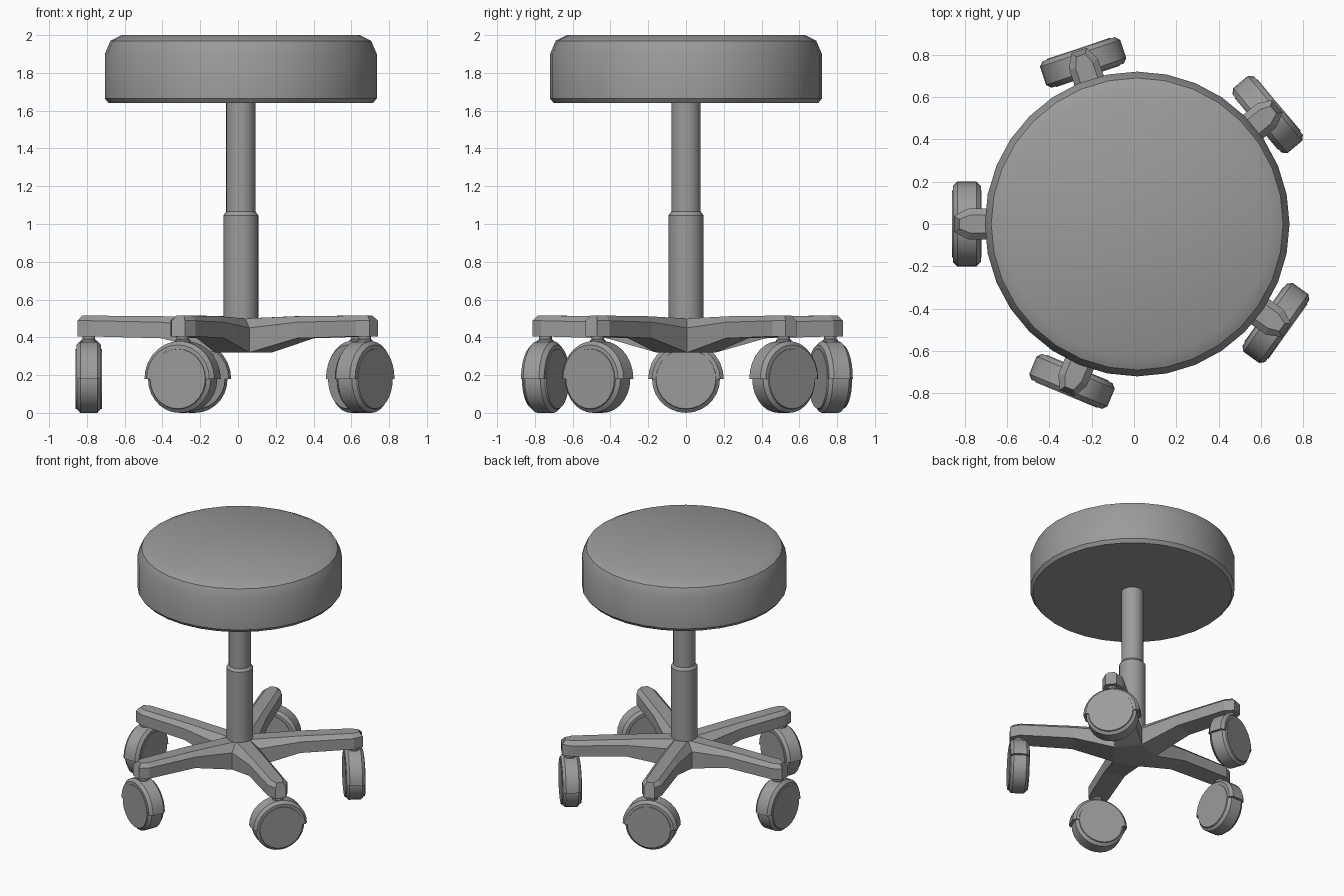
import bpy, bmesh
from math import sin, cos, pi, radians
from mathutils import Matrix, Vector

cube = bpy.data.objects.get("Cube")
if cube:
    bpy.data.objects.remove(cube, do_unlink=True)

CENTRE = Matrix.Translation((0.015, 0, 0))
ARM_ANGLES = [radians(a) for a in (-35.5, 40, 108.5, 180, 247.5)]

grey = bpy.data.materials.new("mid grey")
grey.use_nodes = True
grey.diffuse_color = (0.33, 0.33, 0.33, 1)
grey.node_tree.nodes["Principled BSDF"].inputs["Base Color"].default_value = grey.diffuse_color


def finish(name, bm, matrix, smooth=None):
    """Turn a bmesh into a placed, coloured object."""
    bmesh.ops.remove_doubles(bm, verts=bm.verts, dist=0.0005)
    bmesh.ops.recalc_face_normals(bm, faces=bm.faces)
    mesh = bpy.data.meshes.new(name)
    bm.to_mesh(mesh)
    bm.free()
    mesh.materials.append(grey)
    obj = bpy.data.objects.new(name, mesh)
    bpy.context.collection.objects.link(obj)
    obj.matrix_world = matrix
    if smooth:
        bpy.ops.object.select_all(action='DESELECT')
        obj.select_set(True)
        bpy.context.view_layer.objects.active = obj
        bpy.ops.object.shade_smooth_by_angle(angle=radians(smooth))
    return obj


def lathe(name, profile, matrix, steps=32, sweep=2 * pi, smooth=30):
    """Spin an (r, z) profile about z; a partial sweep gets flat end caps."""
    bm = bmesh.new()
    verts = [bm.verts.new((r, 0, z)) for r, z in profile]
    edges = [bm.edges.new(pair) for pair in zip(verts, verts[1:])]
    bmesh.ops.spin(bm, geom=verts + edges, cent=(0, 0, 0), axis=(0, 0, 1),
                   angle=sweep, steps=steps)
    if sweep < 2 * pi:
        bmesh.ops.remove_doubles(bm, verts=bm.verts, dist=0.0005)
        bmesh.ops.holes_fill(bm, edges=[e for e in bm.edges if e.is_boundary])
    return finish(name, bm, matrix, smooth)


# Cushion and gas-lift column
lathe("seat", [(0, 1.64), (0.70, 1.64), (0.72, 1.665), (0.72, 1.9),
               (0.69, 1.97), (0.63, 2.0), (0, 2.0)], CENTRE)
lathe("column", [(0, 0.46), (0.093, 0.46), (0.093, 1.045), (0.078, 1.065),
                 (0.078, 1.65), (0, 1.65)], CENTRE, steps=24)


# Five-armed base: neighbouring arms share the valley between them
def valley(angle):
    return [Vector((r * cos(angle), r * sin(angle), z))
            for r, z in ((0.165, 0.32), (0.165, 0.45), (0.08, 0.5))]


def section(angle, r, r_top, half, half_top, z_low, z_side, z_top):
    """Six-point arm cross-section running up one side and down the other."""
    turn = Matrix.Rotation(angle, 3, 'Z')
    right = [(r, -half, z_low), (r, -half, z_side), (r_top, -half_top, z_top)]
    left = [(x, -y, z) for x, y, z in reversed(right)]
    return [turn @ Vector(p) for p in right + left]


bm = bmesh.new()
count = len(ARM_ANGLES)
mids = []
for i, a in enumerate(ARM_ANGLES):
    nxt = ARM_ANGLES[(i + 1) % count] + (2 * pi if i == count - 1 else 0)
    mids.append((a + nxt) / 2)
for i, a in enumerate(ARM_ANGLES):
    rings = [valley(mids[i - 1]) + valley(mids[i])[::-1],
             section(a, 0.42, 0.42, 0.078, 0.045, 0.395, 0.48, 0.512),
             section(a, 0.80, 0.79, 0.072, 0.042, 0.405, 0.488, 0.515),
             section(a, 0.865, 0.84, 0.038, 0.022, 0.405, 0.488, 0.515)]
    rings = [[bm.verts.new(p) for p in ring] for ring in rings]
    for inner, outer in zip(rings, rings[1:]):
        for k in range(6):
            j = (k + 1) % 6
            bm.faces.new((inner[k], inner[j], outer[j], outer[k]))
    bm.faces.new(rings[-1])
for level in (0, 2):
    bm.faces.new([bm.verts.new(valley(m)[level]) for m in mids])
finish("star_base", bm, CENTRE)

# Casters: wheel, half-round hood and stem under each arm tip
WHEEL = [(0, -0.07), (0.158, -0.07), (0.16, -0.062), (0.18, -0.045),
         (0.18, 0.045), (0.16, 0.062), (0.158, 0.07), (0, 0.07)]
HOOD = [(0, -0.066), (0.18, -0.066), (0.2, -0.045),
        (0.2, 0.045), (0.18, 0.066), (0, 0.066)]
for n, a in enumerate(ARM_ANGLES, 1):
    arm = CENTRE @ Matrix.Rotation(a, 4, 'Z') @ Matrix.Translation((0.805, 0, 0))
    axle = arm @ Matrix.Translation((0, 0, 0.18)) @ Matrix.Rotation(pi / 2, 4, 'Y')
    lathe(f"wheel_{n}", WHEEL, axle, steps=28)
    lathe(f"wheel_hood_{n}", HOOD, axle @ Matrix.Rotation(pi / 2, 4, 'Z'),
          steps=14, sweep=pi)
    lathe(f"caster_stem_{n}", [(0, 0.36), (0.042, 0.36), (0.042, 0.385),
                               (0.034, 0.39), (0.034, 0.42), (0, 0.42)], arm, steps=12)
